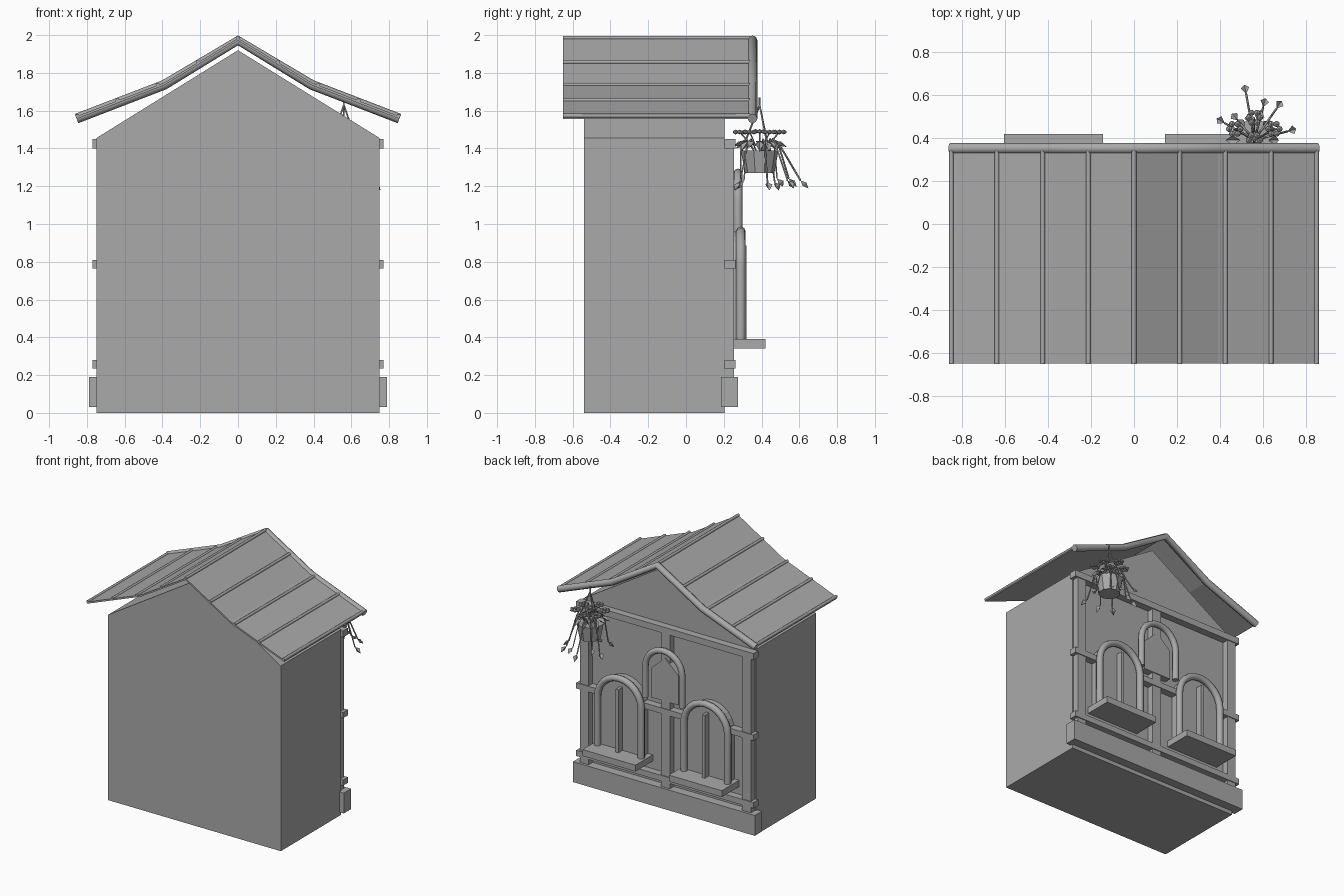
import bpy, bmesh, math, random
from mathutils import Vector

random.seed(4)
if "Cube" in bpy.data.objects:
    bpy.data.objects.remove(bpy.data.objects["Cube"])

grey = bpy.data.materials.new("plain_grey")
grey.use_nodes = True
grey.diffuse_color = (0.4, 0.4, 0.4, 1)
grey.node_tree.nodes["Principled BSDF"].inputs["Base Color"].default_value = (0.4, 0.4, 0.4, 1)


def add(name, data):
    ob = bpy.data.objects.new(name, data)
    data.materials.append(grey)
    bpy.context.collection.objects.link(ob)
    return ob


def from_bm(name, bm):
    bmesh.ops.recalc_face_normals(bm, faces=bm.faces)
    me = bpy.data.meshes.new(name)
    bm.to_mesh(me)
    bm.free()
    return add(name, me)


def box(name, x, y, z):
    """Box from (min, max) ranges."""
    bm = bmesh.new()
    bmesh.ops.create_cube(bm, size=1)
    for v in bm.verts:
        v.co = [r[0] if c < 0 else r[1] for c, r in zip(v.co, (x, y, z))]
    return from_bm(name, bm)


def extrude_y(name, outline, y0, y1):
    """Extrude an (x, z) outline along y."""
    bm = bmesh.new()
    face = bm.faces.new([bm.verts.new((x, y0, z)) for x, z in outline])
    res = bmesh.ops.extrude_face_region(bm, geom=[face])
    for v in res["geom"]:
        if isinstance(v, bmesh.types.BMVert):
            v.co.y = y1
    return from_bm(name, bm)


def tube(name, paths, radius, res=2):
    cu = bpy.data.curves.new(name, "CURVE")
    cu.dimensions = "3D"
    cu.bevel_depth = radius
    cu.bevel_resolution = res
    cu.use_fill_caps = True
    for path in paths:
        sp = cu.splines.new("POLY")
        sp.points.add(len(path) - 1)
        for p, co in zip(sp.points, path):
            p.co = (*co, 1)
    return add(name, cu)


def arch(cx, half, bottom, spring, n=12):
    """Round-topped outline as (x, z) points."""
    curve = [(cx + half * math.cos(math.pi * i / n), spring + half * math.sin(math.pi * i / n))
             for i in range(n + 1)]
    return [(cx + half, bottom)] + curve + [(cx - half, bottom)]


# House body with gable
extrude_y("house_body", [(-0.75, 0), (0.75, 0), (0.75, 1.455), (0, 1.92), (-0.75, 1.455)], -0.54, 0.205)

# Roof: bent sheet, raised seams, front edge trim
KNEE, EAVE = (0.39, 1.737), (0.855, 1.558)
RIDGE = (0, 1.972)


def roof_z(x):
    x = abs(x)
    a, b = (RIDGE, KNEE) if x < KNEE[0] else (KNEE, EAVE)
    return a[1] + (b[1] - a[1]) * (x - a[0]) / (b[0] - a[0])


line = [(-EAVE[0], EAVE[1]), (-KNEE[0], KNEE[1]), RIDGE, KNEE, EAVE]
extrude_y("roof_sheet", [(x, z + 0.012) for x, z in line] + [(x, z - 0.002) for x, z in reversed(line)],
          -0.65, 0.34)
seams = []
for i in range(-4, 5):
    x = i * 0.2125
    z = roof_z(x) + 0.013
    seams.append([(x, -0.652, z), (x, 0.34, z)])
tube("roof_seams", seams, 0.011)
tube("roof_edge_trim", [[(x, 0.352, z) for x, z in line]], 0.026)

# Timber frame on the decorated wall
box("plinth", (-0.79, 0.79), (0.185, 0.275), (0.03, 0.19))
for name, z0, z1 in (("low", 0.235, 0.28), ("middle", 0.765, 0.81), ("top", 1.4, 1.45)):
    box(name + "_beam", (-0.77, 0.77), (0.203, 0.262), (z0, z1))
for name, x in (("right", -0.705), ("centre", 0), ("left", 0.705)):
    box(name + "_post", (x - 0.038, x + 0.038), (0.2, 0.255), (0.19, 1.45))

# Side windows: pane, arched frame, centre bar, sill
for name, cx in (("right", -0.375), ("left", 0.375)):
    shape = arch(cx, 0.19, 0.38, 0.77)
    extrude_y(name + "_window_pane", shape, 0.2, 0.268)
    tube(name + "_window_frame", [[(x, 0.29, z) for x, z in shape]], 0.026)
    box(name + "_window_bar", (cx - 0.012, cx + 0.012), (0.26, 0.32), (0.39, 0.885))
    box(name + "_window_sill", (cx - 0.23, cx + 0.23), (0.205, 0.42), (0.34, 0.39))

# Upper window
tube("upper_window_frame", [[(x, 0.275, z) for x, z in arch(0, 0.16, 0.87, 1.11)]], 0.024)
extrude_y("upper_window_pane", [(-0.12, 0.87), (0.12, 0.87), (0.12, 1.1), (0, 1.21), (-0.12, 1.1)],
          0.2, 0.262)

# Hanging basket
C = Vector((0.56, 0.39, 0))
bm = bmesh.new()
bmesh.ops.create_cone(bm, cap_ends=True, segments=10, radius1=0.078, radius2=0.1, depth=0.12)
pot = from_bm("hanging_pot", bm)
pot.location = C + Vector((0, 0, 1.33))


def around(angle, r, z):
    return C + Vector((r * math.cos(angle), r * math.sin(angle), z))


third = math.tau / 3
tube("pot_hangers", [[around(i * third + 0.5, 0.095, 1.39), around(0, 0, 1.63), around(0, 0, 1.67)]
                     for i in range(3)], 0.005, 0)

# Flowers: flat clusters of round petals on thin stems
bm = bmesh.new()
stems = []
centres = [around(0, 0, 1.49)] + [around(i * math.tau / 6 + math.pi / 6, 0.105, 1.487) for i in range(6)]
for c in centres:
    for j in range(6):
        ang = j * math.tau / 6
        off = Vector((math.cos(ang), math.sin(ang), 0)) * 0.026
        res = bmesh.ops.create_icosphere(bm, subdivisions=1, radius=0.016)
        for v in res["verts"]:
            v.co.z *= 0.8
            v.co += c + off
    stems.append([C + (c - C) * 0.4 + Vector((0, 0, 0.82)), c])
from_bm("flowers", bm)
tube("flower_stems", stems, 0.004, 0)

# Trailing leaves: folded diamonds at the ends of drooping stems
bm = bmesh.new()
trails = []


def leaf(base, direction, length, width):
    d = direction.normalized()
    side = d.cross(Vector((0, 0, 1))).normalized() * width
    up = side.cross(d).normalized() * 0.012
    mid = base + d * length * 0.45
    a, b, c, e = [bm.verts.new(p) for p in (base, mid + side + up, base + d * length, mid - side + up)]
    m = bm.verts.new(mid - up)
    for p, q in ((a, b), (b, c), (c, e), (e, a)):
        bm.faces.new((p, q, m))


for i, (deg, reach, low) in enumerate(((100, 0.22, 1.23), (75, 0.16, 1.24), (55, 0.18, 1.23), (15, 0.16, 1.22),
                                       (150, 0.16, 1.22), (130, 0.12, 1.24), (-40, 0.16, 1.22),
                                       (-90, 0.1, 1.22), (-140, 0.13, 1.23))):
    a = math.radians(deg)
    tip = around(a, reach, low)
    trails.append([around(a, 0.03, 1.39), around(a, 0.07, 1.45), around(a, 0.1, 1.43), tip])
    leaf(tip, around(a, 1, -1.0) - C, 0.06, 0.02)
for i in range(14):
    a = i * math.tau / 14
    r = random.uniform(0.06, 0.08)
    leaf(around(a, r, 1.44), around(a, 1, random.uniform(-1.2, -0.3)) - C, 0.075, 0.022)
from_bm("leaves", bm)
tube("leaf_stems", trails, 0.005, 0)
